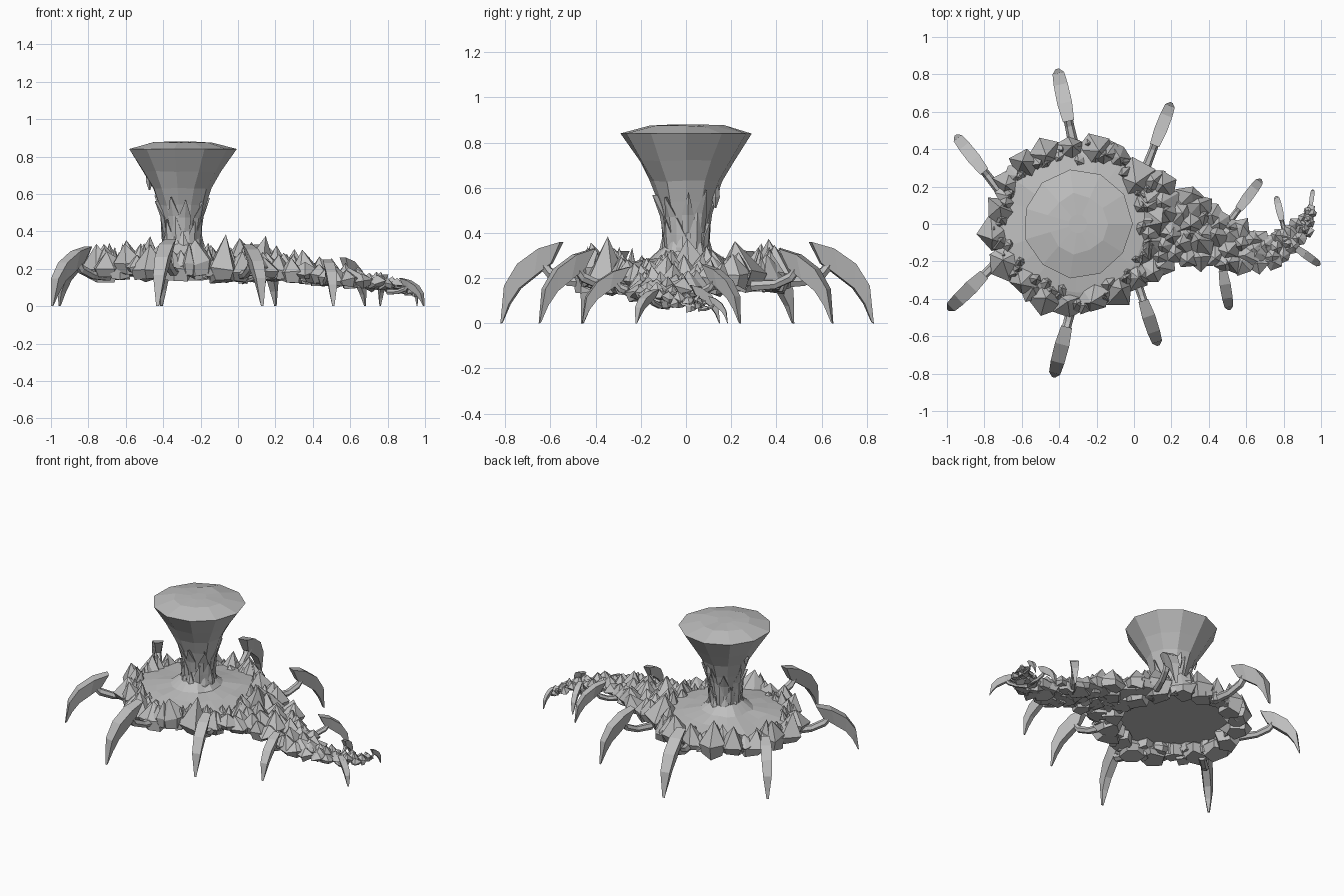
import bpy, bmesh, math, random
from mathutils import Vector

random.seed(5)
if "Cube" in bpy.data.objects:
    bpy.data.objects.remove(bpy.data.objects["Cube"])

stone = bpy.data.materials.new("grey stone")
stone.use_nodes = True
GREY = (0.52, 0.52, 0.52, 1)
stone.diffuse_color = GREY
stone.node_tree.nodes["Principled BSDF"].inputs["Base Color"].default_value = GREY

CENTRE = Vector((-0.31, 0, 0))
STALK = Vector((-0.3, 0, 0))
rnd = random.uniform


def finish(bm, name):
    bmesh.ops.recalc_face_normals(bm, faces=bm.faces)
    me = bpy.data.meshes.new(name)
    bm.to_mesh(me)
    bm.free()
    me.materials.append(stone)
    ob = bpy.data.objects.new(name, me)
    bpy.context.collection.objects.link(ob)


def loft(bm, rings):
    """Bridge equal rings of points and close both ends."""
    loops = [[bm.verts.new(p) for p in ring] for ring in rings]
    n = len(loops[0])
    for a, b in zip(loops, loops[1:]):
        for i in range(n):
            j = (i + 1) % n
            bm.faces.new((a[i], a[j], b[j], b[i]))
    bm.faces.new(loops[0])
    bm.faces.new(loops[-1])


def circle(c, r, z, n, jitter=0.0, turn=0.0):
    out = []
    for i in range(n):
        a = math.tau * i / n + turn
        q = r * (1 + rnd(-jitter, jitter))
        out.append(Vector((c.x + q * math.cos(a), c.y + q * math.sin(a), z + rnd(-jitter, jitter) * 0.08)))
    return out


def polar(a):
    return Vector((math.cos(a), math.sin(a), 0))


def rock(bm, c, r, z0, z1, lean):
    """Irregular faceted spike with a chipped underside."""
    n = random.choice((5, 5, 6))
    turn = rnd(0, math.tau)
    low = circle(c, r * 0.75, z0, n, 0.2, turn)
    mid = circle(c + lean * 0.3, r, z0 + (z1 - z0) * rnd(0.25, 0.4), n, 0.2, turn)
    lows = [bm.verts.new(p) for p in low]
    mids = [bm.verts.new(p) for p in mid]
    tip = bm.verts.new((c.x + lean.x + rnd(-r, r) * 0.3, c.y + lean.y + rnd(-r, r) * 0.3, z1))
    bm.faces.new(lows)
    for i in range(n):
        j = (i + 1) % n
        bm.faces.new((lows[i], lows[j], mids[j], mids[i]))
        bm.faces.new((mids[i], mids[j], tip))


# Thin round body slab, rising gently to the stalk
bm = bmesh.new()
loft(bm, [circle(CENTRE, r, z, 20, j) for r, z, j in
          ((0.36, 0.232, 0.02), (0.41, 0.238, 0.02), (0.38, 0.25, 0.04), (0.26, 0.267, 0.08),
           (0.16, 0.285, 0.08), (0.1, 0.34, 0.04))])
finish(bm, "body_slab")

# Ring of rocks around the body, with smaller ones between
bm = bmesh.new()
COUNT = 19
for i in range(COUNT):
    a = math.tau * (i + rnd(-0.2, 0.2)) / COUNT
    d = polar(a)
    rock(bm, CENTRE + d * rnd(0.39, 0.42), rnd(0.085, 0.105), rnd(0.13, 0.17), rnd(0.29, 0.385), d * 0.015)
    for k in (-1, 0, 1):
        e = polar(a + math.pi / COUNT + k * rnd(0.03, 0.12))
        rock(bm, CENTRE + e * rnd(0.35, 0.45), rnd(0.035, 0.06), rnd(0.15, 0.2), rnd(0.27, 0.34), e * -0.01)
finish(bm, "rim_rocks")

# Flared stalk with a shallow domed top
bm = bmesh.new()
loft(bm, [circle(STALK, r, z, 11, j) for r, z, j in
          ((0.125, 0.26, 0.04), (0.1, 0.34, 0.04), (0.095, 0.43, 0.04), (0.125, 0.54, 0.04),
           (0.16, 0.63, 0.03), (0.212, 0.72, 0.03), (0.29, 0.84, 0.015), (0.16, 0.874, 0.06),
           (0.05, 0.88, 0.02))])
finish(bm, "flared_stalk")

# Jagged shards lying against the stalk: foot and tip heights, foot and tip radii
bm = bmesh.new()
SHARDS = ((0.27, 0.42, 0.11, 0.1), (0.33, 0.5, 0.098, 0.115), (0.4, 0.6, 0.096, 0.15))
for layer, (z0, z1, r0, r1) in enumerate(SHARDS):
    for i in range(9):
        d = polar(math.tau * (i + layer * 0.5 + rnd(-0.2, 0.2)) / 9)
        s = Vector((-d.y, d.x, 0))
        top = z1 + rnd(-0.06, 0.02)
        w = rnd(0.026, 0.036)
        rings = []
        for f, width in ((0.0, 0.8), (0.45, 1.0), (1.0, 0.05)):
            r = r0 + (r1 - r0) * f * f
            p = STALK + d * r + Vector((0, 0, z0 + (top - z0) * f))
            rings.append((p - s * w * width, p + d * 0.01 * width, p + s * w * width, p - d * 0.03))
        loft(bm, rings)
# Two loose splinters under the flare
for a, z, r in ((3.0, 0.62, 0.175), (1.3, 0.51, 0.135)):
    p = STALK + polar(a) * r
    loft(bm, [circle(p, q, z + h, 4) for h, q in ((0, 0.004), (0.05, 0.02), (0.11, 0.014))])
finish(bm, "stalk_shards")

# Tail stations: x, y, half width, underside, top
TAIL = ((0.08, 0.0, 0.31, 0.15, 0.34), (0.2, 0.0, 0.25, 0.14, 0.33), (0.3, -0.06, 0.19, 0.13, 0.32),
        (0.4, -0.08, 0.16, 0.12, 0.3), (0.5, -0.1, 0.13, 0.11, 0.26), (0.6, -0.14, 0.135, 0.1, 0.23),
        (0.7, -0.15, 0.105, 0.09, 0.2), (0.8, -0.11, 0.085, 0.08, 0.175), (0.88, -0.05, 0.065, 0.07, 0.155),
        (0.93, 0.03, 0.05, 0.06, 0.13), (0.95, 0.1, 0.03, 0.055, 0.1))


def station(t):
    i = min(int(t), len(TAIL) - 2)
    f = t - i
    p = [a + (b - a) * f for a, b in zip(TAIL[i], TAIL[i + 1])]
    d = Vector((TAIL[i + 1][0] - TAIL[i][0], TAIL[i + 1][1] - TAIL[i][1], 0)).normalized()
    return p, Vector((-d.y, d.x, 0))


# Slim tail core under the rocks
bm = bmesh.new()
rings = []
for t in range(len(TAIL)):
    (x, y, w, lo, hi), s = station(t)
    c = Vector((x, y, 0))
    low, up = lo + (hi - lo) * 0.2, lo + (hi - lo) * 0.4
    rings.append([c + s * w * k + Vector((0, 0, z)) for k, z in
                  ((-0.6, low), (0.6, low), (0.5, up), (-0.5, up))])
loft(bm, rings)
finish(bm, "tail_core")

# Large rocks covering the tail, shrinking towards the tip
bm = bmesh.new()
t = 0.1
row = 0
while t < len(TAIL) - 1:
    (x, y, w, lo, hi), s = station(t)
    r = min(0.088, w * 0.6)
    n = max(2, round(2 * w / (r * 1.3))) + row % 2
    for i in range(n):
        k = -1 + 2 * i / (n - 1)
        c = Vector((x, y, 0)) + s * (w - r * 0.85) * k + Vector((rnd(-r, r), rnd(-r, r), 0)) * 0.25
        top = lo + (hi - lo) * (rnd(0.75, 1.05) - 0.15 * abs(k))
        rock(bm, c, r * rnd(0.8, 1.1), lo + rnd(0, 0.03), top, s * k * r * 0.2)
    row += 1
    t += 0.55
finish(bm, "tail_rocks")

# Claw legs: inner end, tip, height
LEGS = (("back_middle", -0.35, 0.55, -0.41, 0.83, 0.36), ("back_left", 0.11, 0.42, 0.2, 0.65, 0.33),
        ("back_right", -0.8, 0.28, -0.955, 0.475, 0.32), ("front_right", -0.8, -0.27, -0.995, -0.46, 0.32),
        ("front_middle", -0.36, -0.55, -0.43, -0.82, 0.36), ("front_left", 0.05, -0.41, 0.13, -0.65, 0.33),
        ("tail_front", 0.475, -0.25, 0.51, -0.46, 0.25), ("tail_back", 0.56, 0.08, 0.68, 0.24, 0.26),
        ("tail_small_back", 0.79, 0.02, 0.76, 0.15, 0.17), ("tail_small_front", 0.87, -0.13, 0.995, -0.22, 0.15),
        ("tail_tip", 0.945, 0.1, 0.957, 0.185, 0.12))
# Claw sections: outer reach and height, inner reach and height, width
CLAW = ((0.0, 1.0, 0.16, 0.74, 0.76), (0.35, 0.92, 0.43, 0.58, 1.0), (0.7, 0.73, 0.68, 0.43, 0.95),
        (0.92, 0.46, 0.85, 0.24, 0.78), (1.0, 0.0, 0.97, 0.01, 0.2))
# Arm sections: reach, height, thickness
ARM = ((-0.55, 0.5, 1.25), (-0.1, 0.52, 1.1), (0.2, 0.62, 1.1), (0.4, 0.84, 1.1))

for name, ax, ay, bx, by, h in LEGS:
    a, b = Vector((ax, ay, 0)), Vector((bx, by, 0))
    run = b - a
    size = run.length
    d = run / size
    s = Vector((-d.y, d.x, 0))
    up = Vector((0, 0, h))
    # Flat-backed claw, narrowing to its inner edge
    bm = bmesh.new()
    rings = []
    for uo, zo, ui, zi, w in CLAW:
        o, i = a + run * uo + up * zo, a + run * ui + up * zi
        half = s * size * 0.14 * w
        rings.append((o - half, o + half, i + half * 0.6, i - half * 0.6))
    loft(bm, rings)
    finish(bm, name + "_claw")
    # Short arm joining the claw to the body
    bm = bmesh.new()
    rings = []
    for u, z, k in ARM:
        c = a + run * u + up * z
        r = size * 0.08 * k
        tall = Vector((0, 0, 1)) - d * max(u, 0) * 1.5
        rings.append([c + (s * math.cos(q * math.pi / 3) + tall * math.sin(q * math.pi / 3)) * r for q in range(6)])
    loft(bm, rings)
    finish(bm, name + "_arm")
